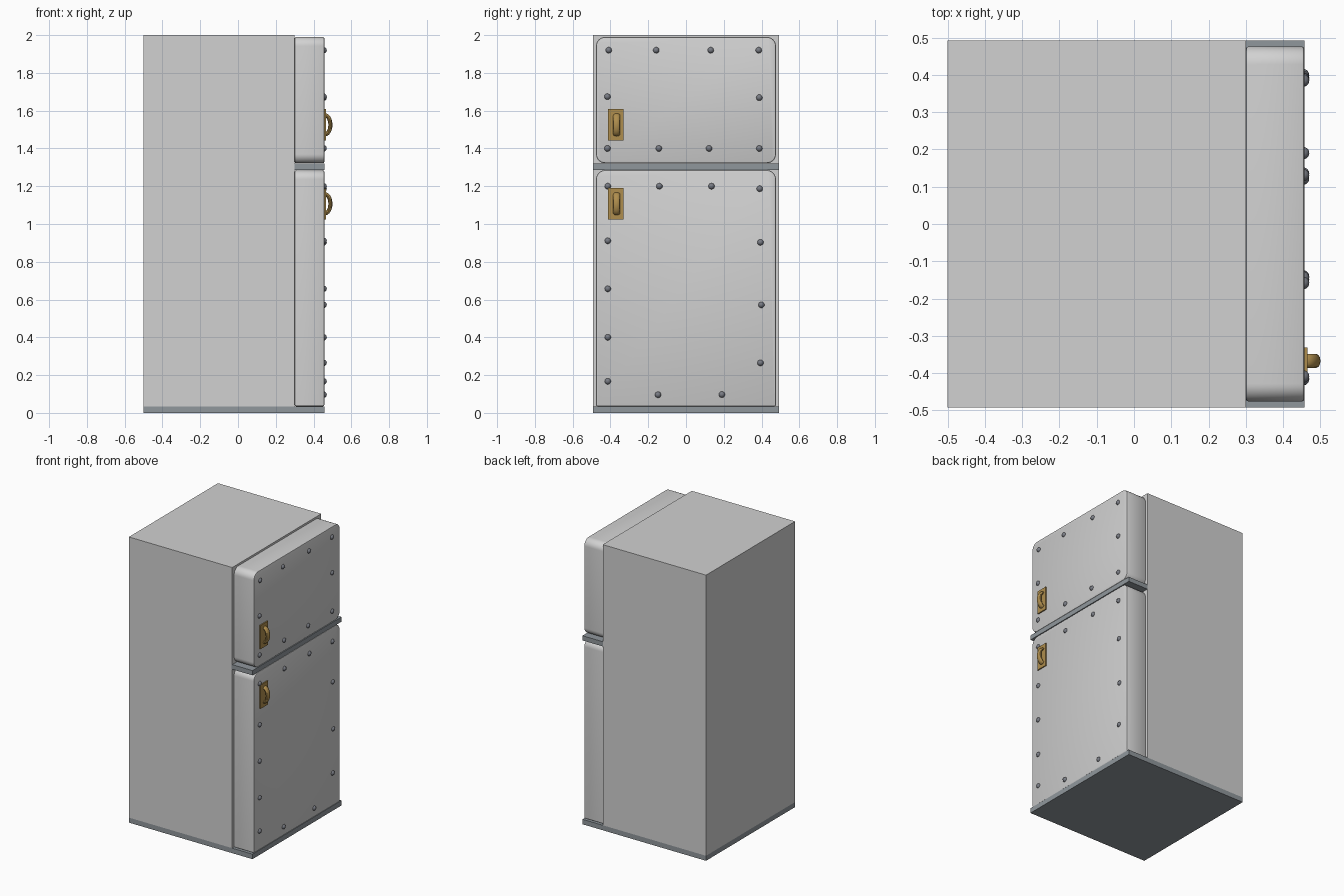
import bpy, bmesh, math
from mathutils import Matrix

if "Cube" in bpy.data.objects:
    bpy.data.objects.remove(bpy.data.objects["Cube"])


def material(name, rgb):
    m = bpy.data.materials.new(name)
    m.diffuse_color = (*rgb, 1)
    m.use_nodes = True
    m.node_tree.nodes["Principled BSDF"].inputs["Base Color"].default_value = m.diffuse_color
    return m


ENAMEL = material("light grey enamel", (0.64, 0.64, 0.64))
TRIM = material("blue grey trim", (0.28, 0.31, 0.335))
STEEL = material("dark steel", (0.19, 0.20, 0.23))
BRASS = material("brass", (0.43, 0.27, 0.075))

FRONT = 0.457    # x of the door faces
HALF = 0.4925    # half width of the cabinet


def finish(name, bm, mat, smooth=False):
    bmesh.ops.recalc_face_normals(bm, faces=bm.faces)
    me = bpy.data.meshes.new(name)
    bm.to_mesh(me)
    bm.free()
    me.materials.append(mat)
    ob = bpy.data.objects.new(name, me)
    bpy.context.collection.objects.link(ob)
    if smooth:
        bpy.ops.object.select_all(action='DESELECT')
        ob.select_set(True)
        bpy.context.view_layer.objects.active = ob
        bpy.ops.object.shade_smooth_by_angle(angle=math.radians(35))
    return ob


def box(name, x0, x1, y0, y1, z0, z1, mat):
    bm = bmesh.new()
    size = Matrix.Diagonal((x1 - x0, y1 - y0, z1 - z0, 1))
    mid = Matrix.Translation(((x0 + x1) / 2, (y0 + y1) / 2, (z0 + z1) / 2))
    bmesh.ops.create_cube(bm, size=1, matrix=mid @ size)
    return finish(name, bm, mat)


def door(name, z0, z1, r_bottom, r_top, half=0.476, edge=0.007):
    """Rounded panel: stacked outlines from back to front, with softened rims."""
    bm = bmesh.new()

    def ring(x, inset):
        verts = []
        corners = [(1, z1, -1, r_top, 0), (-1, z1, -1, r_top, 90),
                   (-1, z0, 1, r_bottom, 180), (1, z0, 1, r_bottom, 270)]
        for sy, z, sz, r, start in corners:
            cy, cz, rr = sy * (half - r), z + sz * r, r - inset
            for i in range(9):
                a = math.radians(start + i * 90 / 8)
                verts.append(bm.verts.new((x, cy + rr * math.cos(a), cz + rr * math.sin(a))))
        return verts

    k = edge * 0.3
    rings = [ring(0.3, edge), ring(0.3 + k, k), ring(0.3 + edge, 0),
             ring(FRONT - edge, 0), ring(FRONT - k, k), ring(FRONT, edge)]
    for a, b in zip(rings, rings[1:]):
        for i in range(len(a)):
            j = (i + 1) % len(a)
            bm.faces.new((a[i], a[j], b[j], b[i]))
    bm.faces.new(rings[0])
    bm.faces.new(rings[-1])
    return finish(name, bm, ENAMEL, True)


def rivets(name, spots):
    bm = bmesh.new()
    for y, z in spots:
        bmesh.ops.create_uvsphere(
            bm, u_segments=16, v_segments=10, radius=0.017,
            matrix=Matrix.Translation((FRONT - 0.004, y, z)) @ Matrix.Rotation(math.pi / 2, 4, 'Y'))
    return finish(name, bm, STEEL, True)


def handle(name, z):
    """Bowed grip: rounded cross-section swept along half an ellipse."""
    bm = bmesh.new()
    y, x0, steps, sides = -0.367, FRONT + 0.004, 20, 12
    rings = []
    for i in range(steps + 1):
        t = math.pi * i / steps - math.pi / 2
        ring = []
        for j in range(sides):
            a = 2 * math.pi * j / sides
            w = 0.011 * math.cos(a)
            ring.append(bm.verts.new((x0 + (0.028 + w) * math.cos(t),
                                      y + 0.0185 * math.sin(a),
                                      z + (0.05 + w) * math.sin(t))))
        rings.append(ring)
    for a, b in zip(rings, rings[1:]):
        for j in range(sides):
            k = (j + 1) % sides
            bm.faces.new((a[j], a[k], b[k], b[j]))
    bm.faces.new(rings[0])
    bm.faces.new(rings[-1])
    return finish(name, bm, BRASS, True)


# cabinet, base and the rail between the doors
box("cabinet", -0.5, 0.3, -HALF, HALF, 0.035, 2.0, ENAMEL)
box("base", -0.5, FRONT, -HALF, HALF, 0, 0.035, TRIM)
box("door_divider", 0.295, FRONT, -HALF, HALF, 1.287, 1.32, TRIM)

# doors
door("freezer_door", 1.322, 1.99, 0.048, 0.048)
door("fridge_door", 0.035, 1.285, 0.008, 0.048)

# rivets around the door edges
rivets("freezer_rivets",
       [(y, 1.92) for y in (-0.409, -0.158, 0.131, 0.385)]
       + [(y, 1.40) for y in (-0.416, -0.144, 0.122, 0.388)]
       + [(-0.416, 1.674), (0.388, 1.669)])
rivets("fridge_rivets",
       [(-0.414, z) for z in (1.2, 0.911, 0.657, 0.4, 0.167)]
       + [(-0.141, 1.2), (0.135, 1.2), (0.39, 1.187)]
       + [(0.394, 0.903), (0.399, 0.572), (0.394, 0.265)]
       + [(-0.148, 0.096), (0.19, 0.097)])

# brass plates and grips
for part, z in (("freezer", 1.525), ("fridge", 1.107)):
    box(part + "_handle_plate", FRONT - 0.004, FRONT + 0.008, -0.413, -0.331,
        z - 0.083, z + 0.083, BRASS)
    handle(part + "_handle", z)
